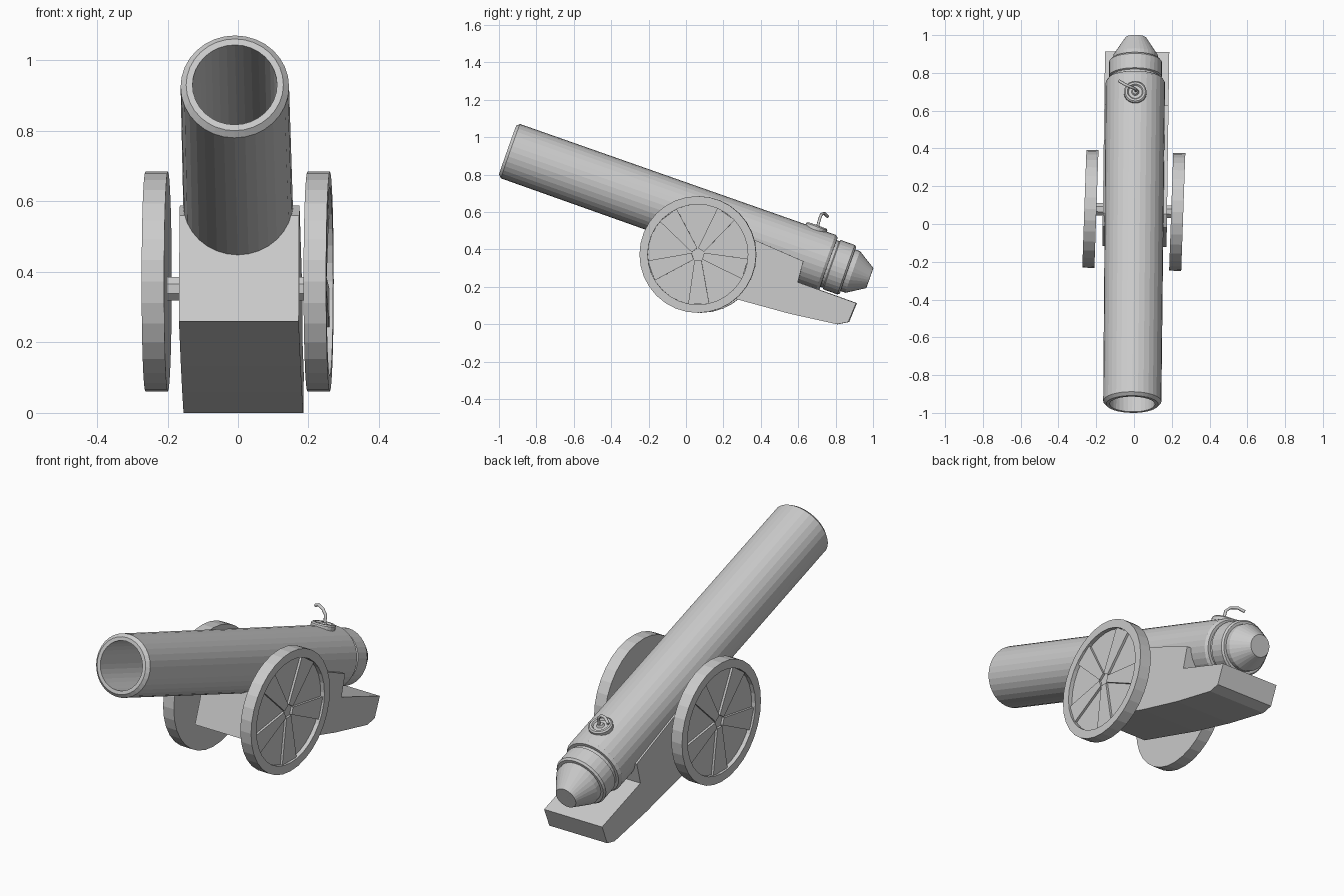
import bpy, bmesh, math
from mathutils import Matrix, Vector

if "Cube" in bpy.data.objects:
    bpy.data.objects.remove(bpy.data.objects["Cube"])

grey = bpy.data.materials.new("plain grey")
grey.diffuse_color = (0.6, 0.6, 0.6, 1)
grey.use_nodes = True
grey.node_tree.nodes["Principled BSDF"].inputs["Base Color"].default_value = grey.diffuse_color


def finish(bm, name, matrix):
    bmesh.ops.remove_doubles(bm, verts=bm.verts, dist=1e-5)
    bmesh.ops.recalc_face_normals(bm, faces=bm.faces)
    bm.transform(matrix)
    mesh = bpy.data.meshes.new(name)
    bm.to_mesh(mesh)
    bm.free()
    mesh.materials.append(grey)
    obj = bpy.data.objects.new(name, mesh)
    bpy.context.collection.objects.link(obj)
    return obj


def lathe(bm, profile, sides):
    """Revolve (height, radius) points around local z."""
    rings = []
    for h, r in profile:
        if r == 0:
            rings.append([bm.verts.new((0, 0, h))] * sides)
        else:
            rings.append([bm.verts.new((r * math.cos(a), r * math.sin(a), h))
                          for a in (2 * math.pi * i / sides for i in range(sides))])
    for p, q in zip(rings, rings[1:]):
        for i in range(sides):
            j = (i + 1) % sides
            corners = list(dict.fromkeys((p[i], p[j], q[j], q[i])))
            bm.faces.new(corners)


def prism(bm, outline, depth):
    """Extrude a flat outline (list of Vectors) along depth."""
    face = bm.faces.new([bm.verts.new(p) for p in outline])
    top = bmesh.ops.extrude_face_region(bm, geom=[face], use_keep_orig=True)["geom"]
    bmesh.ops.translate(bm, vec=depth,
                        verts=[v for v in top if isinstance(v, bmesh.types.BMVert)])


def rot(degrees, axis):
    return Matrix.Rotation(math.radians(degrees), 4, axis)


PITCH = 19.45
muzzle = Vector((0, -0.954, 0.931))
axis = Vector((0, math.cos(math.radians(PITCH)), -math.sin(math.radians(PITCH))))
barrel_yaw = rot(-0.55, 'Z')

# Barrel: bore, muzzle lip, tube, stepped breech and tapered end
bm = bmesh.new()
lathe(bm, [(1.45, 0), (1.45, 0.12), (0, 0.12), (0, 0.138), (0.016, 0.154),
           (1.805, 0.157), (1.82, 0.147), (1.82, 0.132), (1.835, 0.132),
           (1.84, 0.14), (1.92, 0.14), (1.93, 0.132), (1.93, 0.118),
           (1.957, 0.118), (2.054, 0.057), (2.054, 0)], 32)
finish(bm, "barrel", barrel_yaw @ Matrix.Translation(muzzle) @ rot(-90 - PITCH, 'X'))

# Touch hole plate on top of the breech
bm = bmesh.new()
lathe(bm, [(0.13, 0), (0.13, 0.06), (0.165, 0.06), (0.172, 0.053), (0.172, 0.042),
           (0.164, 0.036), (0.164, 0.02), (0.174, 0.014), (0.174, 0)], 20)
finish(bm, "touch_hole_plate",
       barrel_yaw @ Matrix.Translation(muzzle + axis * 1.695) @ rot(-PITCH, 'X'))

# Fuse: bent cord
curve = bpy.data.curves.new("fuse", 'CURVE')
curve.dimensions = '3D'
curve.bevel_depth = 0.008
curve.bevel_resolution = 1
curve.use_fill_caps = True
path = [(0.012, 0.70, 0.51), (0.008, 0.715, 0.565), (-0.015, 0.724, 0.588),
        (-0.05, 0.74, 0.593), (-0.08, 0.758, 0.575)]
spline = curve.splines.new('POLY')
spline.points.add(len(path) - 1)
for point, co in zip(spline.points, path):
    point.co = (*co, 1)
curve.materials.append(grey)
bpy.context.collection.objects.link(bpy.data.objects.new("fuse", curve))

# Carriage: side profile extruded across its width
side = [(-0.12, 0.26), (0.28, 0.132), (0.55, 0.058), (0.81, 0.0), (0.87, 0.012),
        (0.912, 0.113), (0.60, 0.225), (0.63, 0.337), (0.385, 0.444),
        (0.055, 0.588), (-0.016, 0.56)]
bm = bmesh.new()
prism(bm, [Vector((-0.17, y, z)) for y, z in side], Vector((0.34, 0, 0)))
finish(bm, "carriage", Matrix.Translation((0.004, 0, 0)) @ rot(-0.8, 'Z'))

# Axle and wheels share a slightly turned frame
wheel_frame = Matrix.Translation((-0.001, 0.072, 0)) @ rot(-2, 'Z')
bm = bmesh.new()
lathe(bm, [(-0.21, 0), (-0.21, 0.036), (0.21, 0.036), (0.21, 0)], 8)
finish(bm, "axle", wheel_frame @ Matrix.Translation((0, 0, 0.352)) @ rot(90, 'Y') @ rot(22.5, 'Z'))

for name, turn in (("right_wheel", 0), ("left_wheel", 180)):
    bm = bmesh.new()
    # Solid disc with a raised rim on the outer face
    lathe(bm, [(-0.032, 0), (-0.032, 0.312), (0.032, 0.312), (0.032, 0.268),
               (0.010, 0.268), (0.010, 0)], 32)
    # Five raised spokes widening outward
    for k in range(5):
        mid = math.radians(55 + 72 * k)
        outline = []
        for r, offset in ((0.035, -32), (0.27, -12), (0.27, 12), (0.035, 32)):
            a = mid + math.radians(offset)
            outline.append(Vector((-r * math.sin(a), r * math.cos(a), 0.005)))
        prism(bm, outline, Vector((0, 0, 0.017)))
    finish(bm, name, wheel_frame @ Matrix.Translation((0, 0, 0.373)) @ rot(turn, 'Z')
           @ Matrix.Translation((0.23, 0, 0)) @ rot(90, 'Y'))
